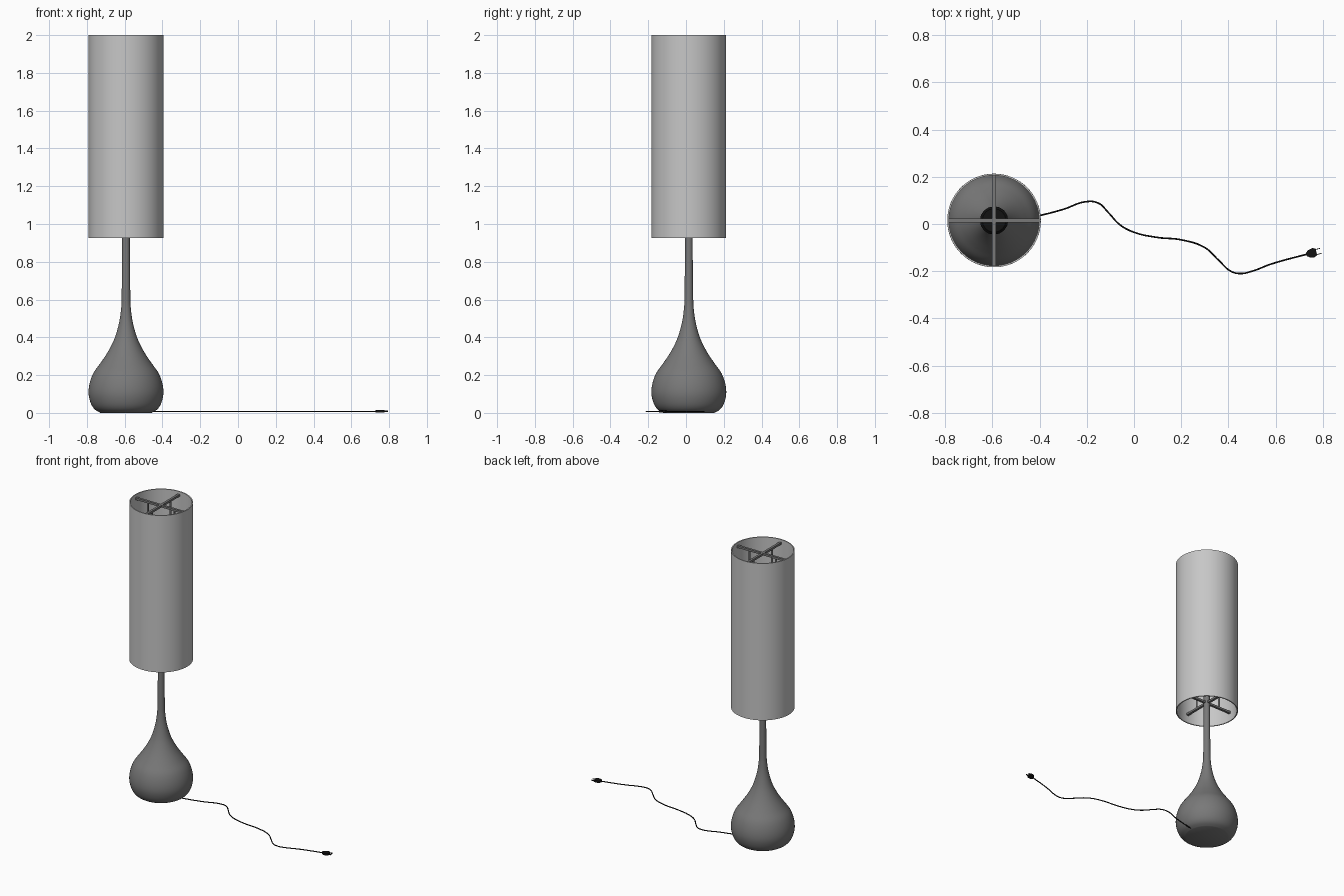
import bpy, math
from mathutils import Vector

cube = bpy.data.objects.get("Cube")
if cube:
    bpy.data.objects.remove(cube, do_unlink=True)

CX, CY = -0.593, 0.015   # lamp axis


def material(name, rgb):
    m = bpy.data.materials.new(name)
    m.use_nodes = True
    m.diffuse_color = (*rgb, 1)
    m.node_tree.nodes["Principled BSDF"].inputs["Base Color"].default_value = (*rgb, 1)
    return m


shade_grey = material("pale grey fabric", (0.57, 0.57, 0.57))
metal = material("dark grey metal", (0.19, 0.19, 0.19))
black = material("black plastic", (0.006, 0.006, 0.006))


def finish(obj, name, mat):
    obj.name = name
    obj.data.materials.append(mat)
    return obj


def lathe(name, profile, mat, closed=False, steps=64):
    """Spin a (radius, height) profile around the lamp axis."""
    n = len(profile)
    verts, faces = [], []
    for i in range(steps):
        a = math.tau * i / steps
        verts += [(r * math.cos(a), r * math.sin(a), z) for r, z in profile]
    for i in range(steps):
        j = (i + 1) % steps
        for k in range(n if closed else n - 1):
            q = (k + 1) % n
            faces.append((i * n + k, j * n + k, j * n + q, i * n + q))
    if not closed:
        faces.append([i * n for i in reversed(range(steps))])
        faces.append([i * n + n - 1 for i in range(steps)])
    mesh = bpy.data.meshes.new(name)
    mesh.from_pydata(verts, [], faces)
    obj = bpy.data.objects.new(name, mesh)
    obj.location = (CX, CY, 0)
    bpy.context.collection.objects.link(obj)
    bpy.ops.object.select_all(action='DESELECT')
    obj.select_set(True)
    bpy.context.view_layer.objects.active = obj
    bpy.ops.object.shade_smooth_by_angle(angle=math.radians(40))
    return finish(obj, name, mat)


def box(name, center, size, mat, turn=0):
    bpy.ops.mesh.primitive_cube_add(size=1, location=center, rotation=(0, 0, turn))
    obj = bpy.context.object
    obj.scale = size
    return finish(obj, name, mat)


def smooth_profile(points, sub=4):
    """Catmull-Rom interpolation of profile points."""
    p = [Vector(q) for q in points]
    p = [p[0]] + p + [p[-1]]
    out = []
    for a, b, c, d in zip(p, p[1:], p[2:], p[3:]):
        for s in range(sub):
            t = s / sub
            out.append(0.5 * (2 * b + (c - a) * t + (2 * a - 5 * b + 4 * c - d) * t * t
                              + (3 * b - a - 3 * c + d) * t ** 3))
    return [tuple(q) for q in out + [p[-1]]]


# Teardrop base flowing into the slim neck
lathe("base_and_neck", smooth_profile([
    (0.135, 0), (0.165, 0.018), (0.186, 0.05), (0.198, 0.1), (0.193, 0.155),
    (0.173, 0.21), (0.138, 0.26), (0.104, 0.31), (0.076, 0.36), (0.055, 0.41),
    (0.036, 0.48), (0.026, 0.55), (0.023, 0.62), (0.02, 0.9), (0.02, 1.1)]), metal)

# Tall thin-walled shade
lathe("shade", [(0.198, 0.925), (0.198, 2), (0.191, 2), (0.191, 0.925)],
      shade_grey, closed=True)

# Bulb socket hidden inside the shade
lathe("bulb_socket", [(0.03, 1.08), (0.06, 1.12), (0.06, 1.25), (0.05, 1.26)],
      black, steps=16)

# Crossed bars carrying the shade, at its bottom and top
for level, z in (("lower", 0.985), ("upper", 1.975)):
    for axis, turn in (("side", 0), ("depth", math.pi / 2)):
        box(f"{level}_{axis}_bar", (CX, CY, z), (0.386, 0.016, 0.014), metal, turn)

# Upright rods joining the two crosses
for i in range(4):
    a = i * math.pi / 2
    bpy.ops.mesh.primitive_cylinder_add(
        vertices=12, radius=0.006, depth=0.99,
        location=(CX + 0.1 * math.cos(a), CY + 0.1 * math.sin(a), 1.48))
    finish(bpy.context.object, f"upright_rod_{i + 1}", metal)

# Power cord winding over the floor
path = [(-0.48, 0.02), (-0.395, 0.037), (-0.3, 0.062), (-0.2, 0.095), (-0.15, 0.088),
        (-0.11, 0.05), (-0.06, -0.003), (0, -0.035), (0.1, -0.057), (0.2, -0.067),
        (0.3, -0.1), (0.36, -0.155), (0.41, -0.2), (0.45, -0.21), (0.5, -0.2),
        (0.58, -0.17), (0.74, -0.126)]
curve = bpy.data.curves.new("power_cord", 'CURVE')
curve.dimensions = '3D'
curve.bevel_depth = 0.0035
curve.bevel_resolution = 2
curve.resolution_u = 6
curve.use_fill_caps = True
spline = curve.splines.new('BEZIER')
spline.bezier_points.add(len(path) - 1)
for point, (x, y) in zip(spline.bezier_points, path):
    point.co = (x, y, 0.007)
    point.handle_left_type = point.handle_right_type = 'AUTO'
cord = bpy.data.objects.new("power_cord", curve)
bpy.context.collection.objects.link(cord)
finish(cord, "power_cord", black)

# Flared plug body and its two prongs, along the cord's end direction
turn = math.radians(14)
along = Vector((math.cos(turn), math.sin(turn), 0))
across = Vector((-along.y, along.x, 0))
tail = Vector((0.73, -0.129, 0.008))
outline = [(0, 0.007), (0.012, 0.016), (0.03, 0.02), (0.036, 0.018), (0.044, 0.014)]
outline += [(u, -v) for u, v in reversed(outline)]
n = len(outline)
verts = [tail + along * u + across * v + Vector((0, 0, h))
         for h in (-0.007, 0.007) for u, v in outline]
faces = [list(range(n)), list(range(2 * n - 1, n - 1, -1))]
faces += [(i, i + n, (i + 1) % n + n, (i + 1) % n) for i in range(n)]
mesh = bpy.data.meshes.new("plug_body")
mesh.from_pydata(verts, [], faces)
plug = bpy.data.objects.new("plug_body", mesh)
bpy.context.collection.objects.link(plug)
finish(plug, "plug_body", black)
for side, name in ((1, "left_prong"), (-1, "right_prong")):
    box(name, tail + along * 0.05 + across * 0.011 * side, (0.026, 0.003, 0.007), black, turn)
